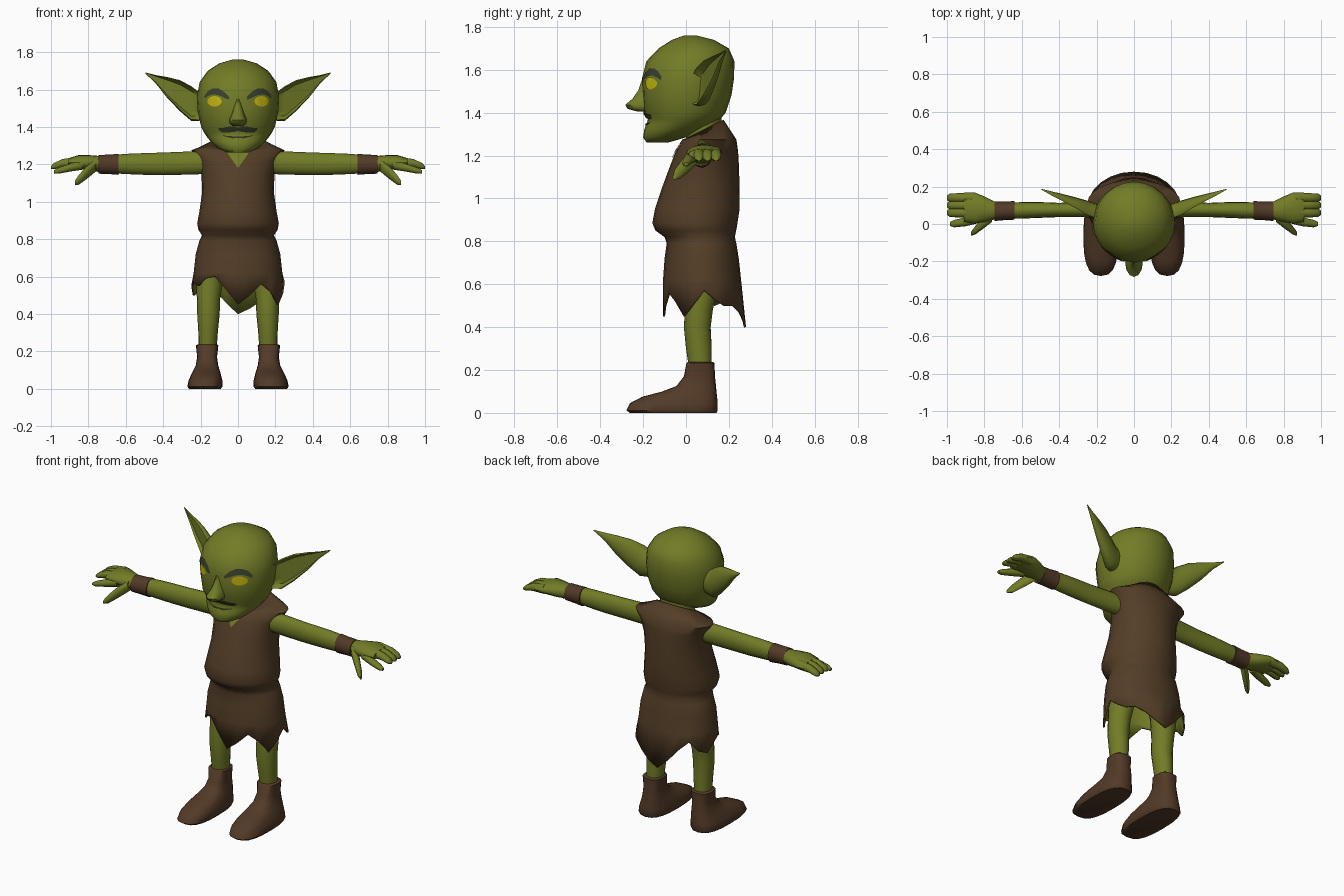
import bpy, bmesh, math
from mathutils import Vector
from mathutils.bvhtree import BVHTree

cube = bpy.data.objects.get("Cube")
if cube:
    bpy.data.objects.remove(cube, do_unlink=True)


def material(name, r, g, b):
    m = bpy.data.materials.new(name)
    m.use_nodes = True
    m.diffuse_color = (r, g, b, 1)
    node = m.node_tree.nodes["Principled BSDF"]
    node.inputs["Base Color"].default_value = (r, g, b, 1)
    node.inputs["Roughness"].default_value = 0.9
    return m


SKIN = material("green skin", 0.17, 0.20, 0.02)
CLOTH = material("brown cloth", 0.088, 0.048, 0.02)
LEATHER = material("brown leather", 0.085, 0.042, 0.02)
HAIR = material("dark hair", 0.04, 0.052, 0.026)
YELLOW = material("yellow eye", 0.60, 0.52, 0.005)
MOUTH = material("dark mouth", 0.03, 0.032, 0.01)


def finish(name, bm, mat, mirror=False, angle=50):
    me = bpy.data.meshes.new(name)
    bm.to_mesh(me)
    bm.free()
    me.materials.append(mat)
    ob = bpy.data.objects.new(name, me)
    bpy.context.collection.objects.link(ob)
    bpy.ops.object.select_all(action="DESELECT")
    ob.select_set(True)
    bpy.context.view_layer.objects.active = ob
    bpy.ops.object.shade_smooth_by_angle(angle=math.radians(angle))
    if mirror:
        mod = ob.modifiers.new("mirror", "MIRROR")
        mod.use_mirror_merge = False
    return ob


def loft(name, rings, mat, caps=True, mirror=False, angle=50):
    """Skin a list of equally long point rings."""
    bm = bmesh.new()
    loops = [[bm.verts.new(p) for p in ring] for ring in rings]
    n = len(loops[0])
    for a, b in zip(loops, loops[1:]):
        for i in range(n):
            j = (i + 1) % n
            bm.faces.new((a[i], a[j], b[j], b[i]))
    if caps:
        bm.faces.new(loops[0])
        bm.faces.new(loops[-1])
    bmesh.ops.recalc_face_normals(bm, faces=bm.faces)
    return finish(name, bm, mat, mirror, angle)


def bend(v, power):
    return math.copysign(abs(v) ** power, v)


def flat_ring(z, w, front, back, x=0, n=24, power=1):
    """Horizontal ring, starting at the front and turning to +x."""
    pts = []
    for i in range(n):
        a = math.tau * i / n
        pts.append(Vector((x + w * bend(math.sin(a), power),
                           (front + back) / 2 - (back - front) / 2 * bend(math.cos(a), power), z)))
    return pts


def side_ring(x, y, z, hy, hz, n=16, dent=False):
    """Upright ring across the x axis; dent hollows its front."""
    pts = []
    for i in range(n):
        a = math.tau * i / n
        c, s = math.cos(a), math.sin(a)
        if dent and c > 0.6:
            c = -0.25
        pts.append(Vector((x, y - hy * c, z + hz * s)))
    return pts


def patch(name, target, columns, mat, mirror=False, rows=4):
    """Thin painted plate laid on the front; columns are (x, low z, high z)."""
    me = target.data
    tree = BVHTree.FromPolygons([v.co for v in me.vertices], [p.vertices for p in me.polygons])
    bm = bmesh.new()
    grid = []
    for x, lo, hi in columns:
        line = []
        for r in range(rows + 1):
            z = lo + (hi - lo) * r / rows
            hit = tree.ray_cast(Vector((x, -1, z)), Vector((0, 1, 0)))[0]
            line.append(bm.verts.new((x, (hit.y if hit else 0) - 0.005, z)))
        grid.append(line)
    for a, b in zip(grid, grid[1:]):
        for r in range(rows):
            bm.faces.new((a[r], b[r], b[r + 1], a[r + 1]))
    return finish(name, bm, mat, mirror)


# Head: horizontal slices from chin to crown (z, half width, front, back)
head = loft("head", [flat_ring(*r) for r in (
    (1.262, .055, -.185, -.08), (1.285, .105, -.2, .0), (1.32, .145, -.195, .09),
    (1.345, .165, -.185, .135), (1.37, .182, -.178, .16), (1.4, .197, -.197, .185),
    (1.48, .215, -.202, .212), (1.56, .22, -.205, .224), (1.64, .205, -.185, .226),
    (1.7, .162, -.128, .2), (1.74, .1, -.065, .13), (1.76, .03, -.01, .05))], SKIN)
loft("nose", [flat_ring(*r, n=12) for r in (
    (1.55, .012, -.207, -.15), (1.505, .024, -.222, -.14), (1.465, .036, -.25, -.13),
    (1.437, .047, -.283, -.13), (1.418, .043, -.272, -.13), (1.405, .028, -.225, -.13))], SKIN)
loft("neck", [flat_ring(z, .105, .0, .165, n=16) for z in (1.2, 1.4)], SKIN)

# Ears: hollowed blades sweeping out, up and back (x, y, z, half depth, half height)
loft("ears", [side_ring(*r, dent=i > 0) for i, r in enumerate((
    (.17, .05, 1.51, .05, .07), (.21, .055, 1.51, .055, .078), (.25, .07, 1.525, .055, .093),
    (.31, .1, 1.567, .042, .083), (.38, .132, 1.612, .028, .055),
    (.44, .158, 1.655, .016, .022), (.495, .185, 1.688, .003, .003)))], SKIN, mirror=True)

# Painted face
eye = []
for i in range(11):
    c = math.cos(math.pi * i / 10)
    h = 0.028 * math.sqrt(max(0.02, 1 - c * c))
    eye.append((.126 - .038 * c, 1.537 - h, 1.537 + h))
patch("eyes", head, eye, YELLOW, True)
patch("eyebrows", head, [(.048, 1.545, 1.56), (.075, 1.556, 1.588), (.105, 1.57, 1.606),
                         (.135, 1.574, 1.606), (.16, 1.566, 1.592), (.18, 1.55, 1.566)], HAIR, True)
patch("moustache", head, [(0, 1.378, 1.396), (.03, 1.372, 1.404), (.06, 1.37, 1.4),
                          (.085, 1.37, 1.394), (.105, 1.384, 1.394)], HAIR, True)
patch("mouth", head, [(0, 1.342, 1.35), (.03, 1.339, 1.35), (.06, 1.346, 1.352),
                      (.08, 1.352, 1.356)], MOUTH, True)

# Tunic: slices from hem to neckline, with a torn hem and a raised back collar
rings = [flat_ring(*r) for r in (
    (.5, .25, -.108, .28), (.62, .237, -.107, .257), (.72, .226, -.1, .246),
    (.79, .207, -.09, .235), (.82, .192, -.1, .228), (.85, .212, -.142, .234),
    (.885, .218, -.157, .24), (.95, .206, -.145, .25), (1.05, .192, -.112, .25),
    (1.15, .195, -.075, .247), (1.22, .215, -.048, .243), (1.275, .25, -.012, .235),
    (1.32, .125, .0, .175))]
HEM = (.45, .50, .56, .52, .45, .51, .57, .53, .50, .50, .47, .43,
       .40, .46, .53, .58, .52, .50, .55, .57, .55, .59, .60, .53)
for point, z in zip(rings[0], HEM):
    point.z = z
for point in rings[-1]:
    point.z += (point.y - .08) * .5
tunic = loft("tunic", rings, CLOTH, caps=False, angle=60)
tunic.data.materials.append(SKIN)
shell = tunic.modifiers.new("lining", "SOLIDIFY")
shell.thickness = 0.01
shell.offset = -1
shell.material_offset = 1
patch("neck_opening", tunic, [(0, 1.18, 1.275), (.03, 1.222, 1.278), (.06, 1.265, 1.28)], SKIN, True)

# Arms, wrist bands and hands along x
loft("arms", [side_ring(*r) for r in (
    (.15, .08, 1.21, .05, .06), (.25, .078, 1.207, .042, .062), (.4, .075, 1.203, .038, .06),
    (.5, .075, 1.202, .042, .058), (.6, .073, 1.202, .044, .054),
    (.75, .07, 1.2, .04, .042))], SKIN, mirror=True)
loft("wrist_bands", [side_ring(*r) for r in (
    (.64, .073, 1.2, .05, .056), (.69, .07, 1.2, .049, .052),
    (.745, .068, 1.2, .052, .05))], LEATHER, mirror=True)
loft("palms", [side_ring(*r) for r in (
    (.73, .07, 1.202, .042, .042), (.79, .078, 1.207, .065, .042),
    (.85, .085, 1.213, .083, .037), (.91, .09, 1.208, .078, .024))], SKIN, mirror=True)
for label, y in (("middle", .06), ("ring", .1), ("little", .14)):
    loft(label + "_fingers", [side_ring(*r, n=10) for r in (
        (.86, y, 1.213, .024, .028), (.94, y, 1.206, .025, .023),
        (.985, y, 1.19, .022, .017), (1, y, 1.183, .012, .008))], SKIN, mirror=True)
loft("index_fingers", [side_ring(*r, n=10) for r in (
    (.83, .035, 1.2, .03, .03), (.9, .012, 1.182, .024, .022),
    (.96, .002, 1.166, .02, .017), (.985, .0, 1.16, .01, .008))], SKIN, mirror=True)
loft("thumbs", [side_ring(*r, n=10) for r in (
    (.76, .04, 1.195, .03, .035), (.81, .0, 1.155, .028, .036),
    (.85, -.035, 1.118, .022, .028), (.872, -.053, 1.1, .01, .012))], SKIN, mirror=True)

# Legs and boots: horizontal slices (z, half width, front, back, x)
loft("legs", [flat_ring(*r, n=16) for r in (
    (.2, .048, .015, .12, .163), (.3, .052, .0, .12, .16), (.4, .06, -.01, .115, .158),
    (.48, .062, -.005, .125, .158), (.6, .075, .0, .15, .15), (.76, .085, .0, .16, .12))],
    SKIN, mirror=True)
loft("boots", [flat_ring(*r, n=20, power=.75) for r in (
    (0, .085, -.262, .142, .177), (.012, .094, -.278, .148, .177), (.045, .09, -.262, .148, .174),
    (.075, .08, -.205, .145, .171), (.1, .07, -.11, .142, .168), (.125, .06, -.045, .14, .166),
    (.17, .053, -.01, .135, .165), (.232, .06, .002, .133, .165), (.238, .052, .01, .125, .165))],
    LEATHER, mirror=True)
